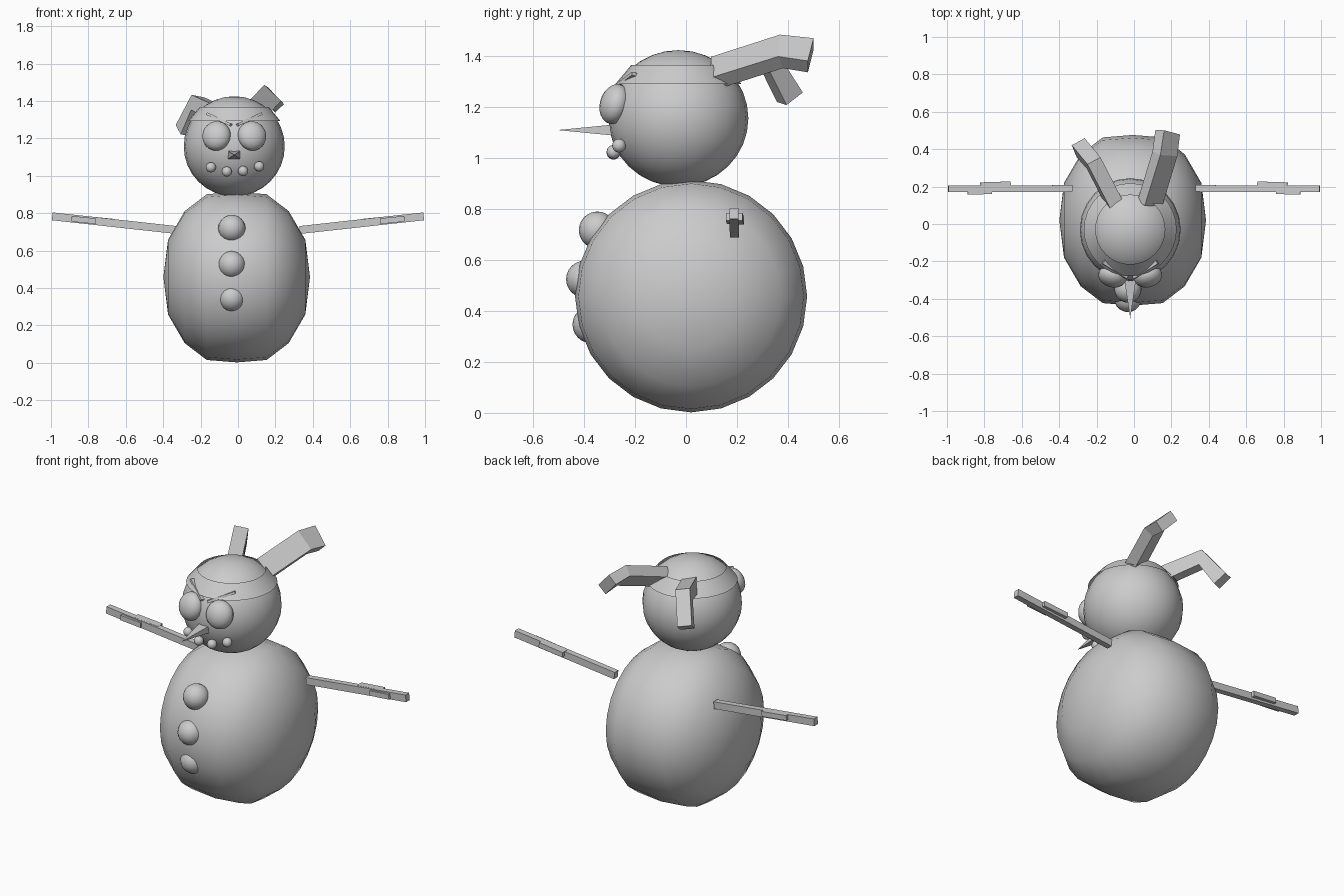
import bpy, math
from mathutils import Vector

if "Cube" in bpy.data.objects:
    bpy.data.objects.remove(bpy.data.objects["Cube"])


def finish(ob, name, angle=0):
    ob.name = name
    if angle:
        bpy.ops.object.select_all(action='DESELECT')
        ob.select_set(True)
        bpy.context.view_layer.objects.active = ob
        bpy.ops.object.shade_smooth_by_angle(angle=math.radians(angle))
    return ob


def mesh(name, verts, faces, angle=0):
    me = bpy.data.meshes.new(name)
    me.from_pydata([tuple(v) for v in verts], [], faces)
    me.validate()
    ob = bpy.data.objects.new(name, me)
    bpy.context.collection.objects.link(ob)
    return finish(ob, name, angle)


def ball(name, loc, scale, seg=20, rings=12, rot=(0, 0, 0)):
    bpy.ops.mesh.primitive_uv_sphere_add(segments=seg, ring_count=rings, radius=1,
                                         location=loc, rotation=rot)
    ob = bpy.context.object
    ob.scale = scale
    return finish(ob, name, 60)


def bar(name, pts, hint, w, h):
    """Rectangular stick along a path; hint is its width direction."""
    pts = [Vector(p) for p in pts]
    n = len(pts)
    verts, faces = [], []
    for i, p in enumerate(pts):
        d = (pts[min(i + 1, n - 1)] - pts[max(i - 1, 0)]).normalized()
        u = Vector(hint)
        u = (u - d * u.dot(d)).normalized()
        v = d.cross(u)
        verts += [p + u * a * w / 2 + v * b * h / 2
                  for a, b in ((-1, -1), (1, -1), (1, 1), (-1, 1))]
    for i in range(n - 1):
        for k in range(4):
            a, b = 4 * i + k, 4 * i + (k + 1) % 4
            faces.append((a, b, b + 4, a + 4))
    faces += [(3, 2, 1, 0), tuple(range(4 * n - 4, 4 * n))]
    return mesh(name, verts, faces)


# body: round from the side, boxy from the front (poles on x)
half = [(.367, .2), (.278, .353), (.16, .443)]
prof = [(-x, r) for x, r in half] + [(0, .456)] + half[::-1]
N = 24
cx, cy, cz = -.007, .02, .458
verts = [(cx + x, cy + r * math.cos(2 * math.pi * k / N), cz + r * math.sin(2 * math.pi * k / N))
         for x, r in prof for k in range(N)]
verts += [(cx - .392, cy, cz), (cx + .392, cy, cz)]
faces = []
last = len(prof) - 1
for k in range(N):
    j = (k + 1) % N
    for i in range(last):
        faces.append((i * N + k, i * N + j, (i + 1) * N + j, (i + 1) * N + k))
    faces.append((len(verts) - 2, j, k))
    faces.append((len(verts) - 1, last * N + k, last * N + j))
mesh("body", verts, faces, 60)

# head and headband
H = Vector((-.02, -.03, 1.157))
ball("head", H, (.27, .275, .268), 24, 16)
bpy.ops.mesh.primitive_cone_add(vertices=32, radius1=.248, radius2=.185, depth=.075,
                                end_fill_type='NOTHING', location=(H.x, H.y, 1.329))
finish(bpy.context.object, "headband", 40)

# headband tails
bar("band_tail_right", [(.085, .11, 1.335), (.165, .375, 1.42), (.18, .49, 1.405)],
    (.09, -.03, -.095), .125, .065)
bar("band_tail_left", [(-.105, .11, 1.33), (-.215, .325, 1.385), (-.285, .408, 1.24)],
    (.87, .5, -.18), .08, .085)

# eyes, brows, nose, mouth
for s in (-1, 1):
    side = "left" if s < 0 else "right"
    ball("eye_" + side, (H.x + s * .095, -.28, 1.213), (.077, .057, .08),
         rot=(math.radians(-16), 0, math.radians(s * 14)))
    bar("brow_" + side, [(H.x + s * .015, -.28, 1.27), (H.x + s * .142, -.2, 1.33)],
        (0, 1, 0), .03, .014)
mesh("nose", [(-.053, -.29, 1.09), (.012, -.29, 1.09), (.012, -.29, 1.132), (-.053, -.29, 1.132),
              (-.02, -.505, 1.111)],
     [(3, 2, 1, 0), (0, 1, 4), (1, 2, 4), (2, 3, 4), (3, 0, 4)])
for x, y, z in ((-.145, -.263, 1.045), (-.06, -.285, 1.022), (.027, -.285, 1.025), (.113, -.263, 1.05)):
    ball("mouth_pebble", (x, y, z), (.027,) * 3, 16, 10)

# buttons
for y, z in ((-.348, .718), (-.398, .525), (-.373, .347)):
    ball("button", (-.033, y, z), (.073,) * 3)

# twig arms with a small twig on each edge
for s in (-1, 1):
    side = "left" if s < 0 else "right"
    bar("arm_" + side, [(s * .33, .19, .71), (s * .993, .188, .783)], (0, 1, 0), .035, .042)
    bar("twig_back_" + side, [(s * .66, .205, .754), (s * .82, .2, .77)], (0, 1, 0), .045, .03)
    bar("twig_front_" + side, [(s * .76, .178, .757), (s * .89, .174, .77)], (0, 1, 0), .035, .03)
